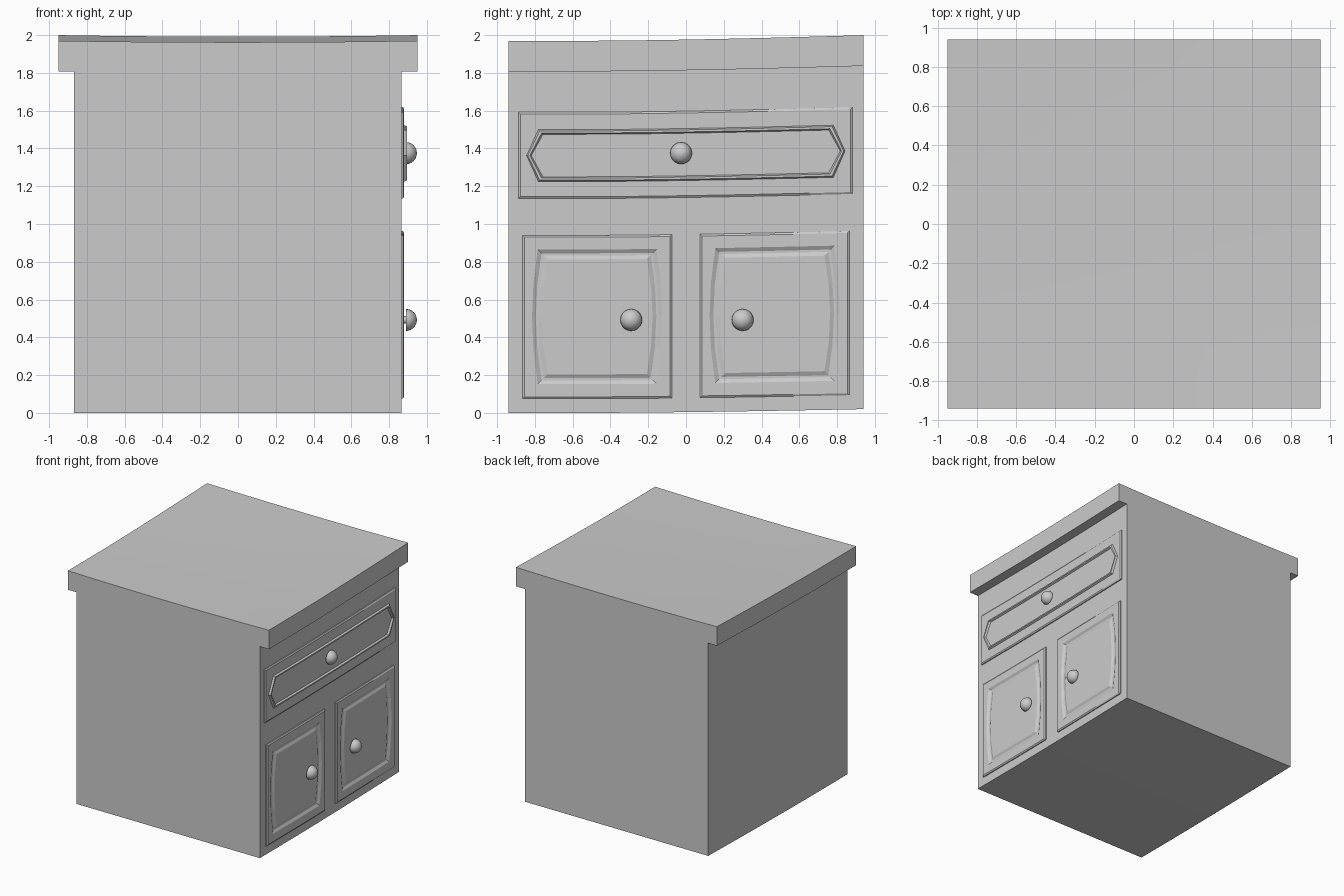
import bpy, bmesh
from math import sin, cos, pi, radians

if "Cube" in bpy.data.objects:
    bpy.data.objects.remove(bpy.data.objects["Cube"])


def rise(y, z):
    """The cabinet bends gently upward towards the back."""
    t = max(0.0, (y + 0.5) / 1.44)
    return (0.02 + 0.005 * z) * t ** 1.5


def loft(name, rings, warp=True, smooth=False):
    """Bridge closed rings of equal length and cap both ends."""
    bm = bmesh.new()
    vs = [[bm.verts.new((x, y, z + (rise(y, z) if warp else 0))) for x, y, z in r]
          for r in rings]
    n = len(vs[0])
    for a, b in zip(vs, vs[1:]):
        for i in range(n):
            j = (i + 1) % n
            bm.faces.new((a[i], a[j], b[j], b[i]))
    bm.faces.new(vs[0])
    bm.faces.new(vs[-1][::-1])
    bmesh.ops.recalc_face_normals(bm, faces=bm.faces)
    me = bpy.data.meshes.new(name)
    bm.to_mesh(me)
    bm.free()
    ob = bpy.data.objects.new(name, me)
    bpy.context.collection.objects.link(ob)
    if smooth:
        bpy.ops.object.select_all(action='DESELECT')
        ob.select_set(True)
        bpy.context.view_layer.objects.active = ob
        bpy.ops.object.shade_smooth_by_angle(angle=radians(35))
    return ob


def outline(x, box, inset=0.0, bulge=0.0, side=4, mirror=1, along=8):
    """Rectangle in the y-z plane whose two upright sides may bulge outward."""
    y0, y1, z0, z1 = box
    y0, y1, z0, z1 = y0 + inset, y1 - inset, z0 + inset, z1 - inset
    pts = [(y0 + (y1 - y0) * i / along, z0) for i in range(along)]
    for i in range(side):
        t = i / side
        pts.append((y1 + bulge * 4 * t * (1 - t), z0 + (z1 - z0) * t))
    pts += [(y1 - (y1 - y0) * i / along, z1) for i in range(along)]
    for i in range(side):
        t = i / side
        pts.append((y0 - bulge * 4 * t * (1 - t), z1 - (z1 - z0) * t))
    return [(x, y * mirror, z) for y, z in pts]


def knob(name, y, z):
    """Half-round knob on a short stem, pointing along +x."""
    profile = [(0.870, 0.02), (0.89, 0.02)]
    profile += [(0.89 + 0.057 * sin(a), 0.058 * cos(a))
                for a in [radians(d) for d in (0, 15, 30, 45, 60, 75, 86)]]
    rings = [[(x, y + r * cos(2 * pi * k / 20), z + r * sin(2 * pi * k / 20))
              for k in range(20)] for x, r in profile]
    loft(name, rings, warp=False, smooth=True)


ys = [-0.94 + 1.88 * i / 12 for i in range(13)]

# Carcass
loft("cabinet_body", [[(-0.868, y, 0), (0.865, y, 0), (0.865, y, 1.81), (-0.868, y, 1.81)]
                      for y in ys], smooth=True)

# Worktop, overhanging at both x sides and sagging slightly in the middle
top_x = [0.95 - 1.9 * i / 10 for i in range(11)]
loft("worktop", [[(-0.95, y, 1.808), (0.95, y, 1.808)] +
                 [(x, y, 1.97 - 0.008 * (1 - (x / 0.95) ** 2)) for x in top_x]
                 for y in ys], smooth=True)

# Drawer front with pointed moulding ring
slab = (-0.887, 0.882, 1.135, 1.592)
ring = (-0.782, 0.780, 1.225, 1.500)
loft("drawer_front",
     [outline(0.860, slab, side=2), outline(0.873, slab, side=2),
      outline(0.880, slab, 0.010, side=2)] +
     [outline(x, ring, i, 0.062, side=2)
      for x, i in ((0.880, 0), (0.895, 0.007), (0.895, 0.018), (0.880, 0.025))])

# Pair of doors with bowed recessed panels
door = (-0.865, -0.075, 0.075, 0.940)
panel = (-0.785, -0.155, 0.152, 0.865)
for name, m in (("left_door", 1), ("right_door", -1)):
    loft(name,
         [outline(0.860, door, mirror=m), outline(0.873, door, mirror=m),
          outline(0.880, door, 0.010, mirror=m)] +
         [outline(x, panel, i, 0.030, mirror=m)
          for x, i in ((0.880, 0), (0.868, 0.020), (0.868, 0.032), (0.878, 0.052))])

# Knobs
knob("drawer_knob", -0.026, 1.375)
knob("left_door_knob", -0.29, 0.492)
knob("right_door_knob", 0.30, 0.492)
